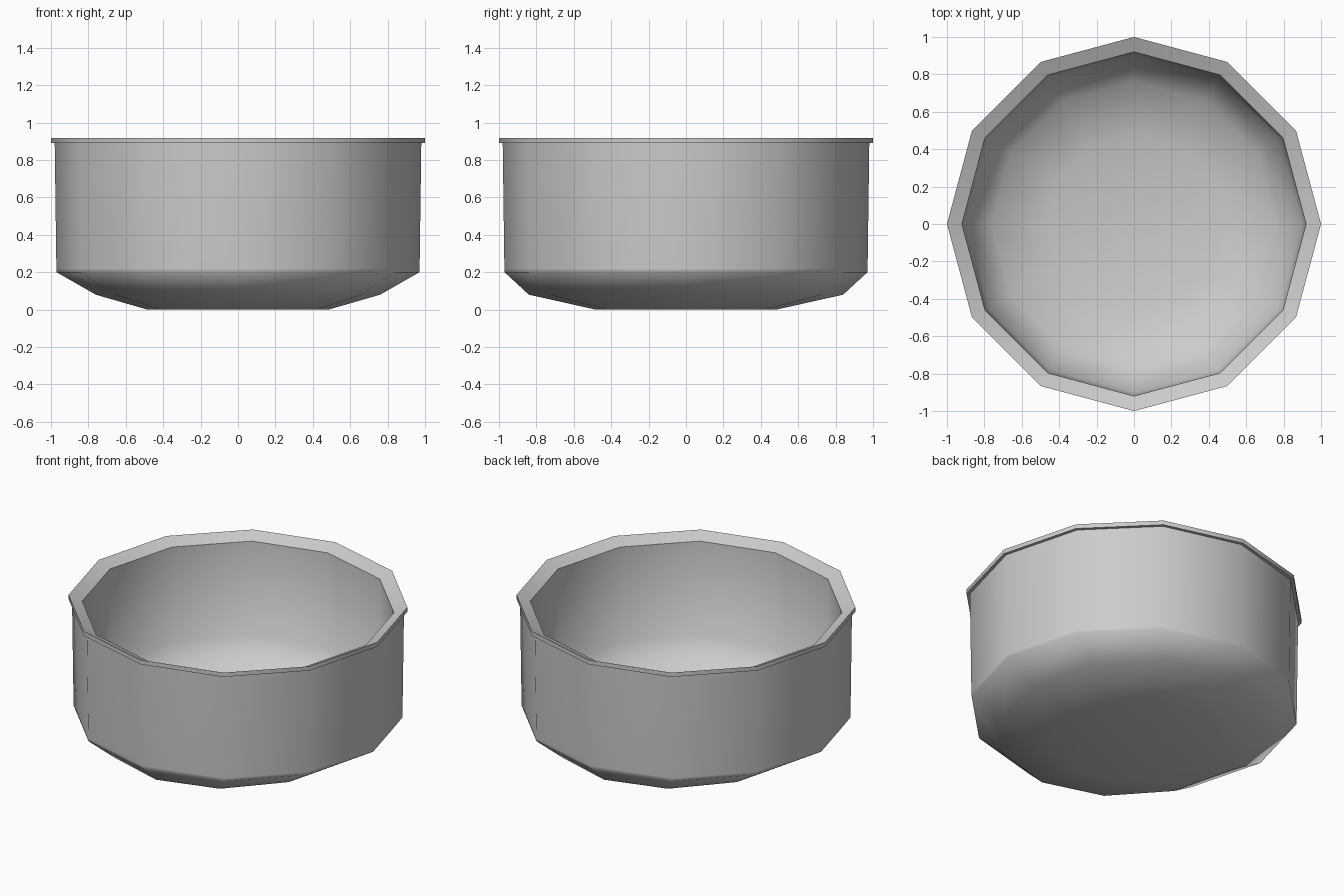
import bpy, bmesh, math

if "Cube" in bpy.data.objects:
    bpy.data.objects.remove(bpy.data.objects["Cube"], do_unlink=True)

SIDES = 12

metal = bpy.data.materials.new("plain_grey")
metal.use_nodes = True
grey = (0.6, 0.6, 0.6, 1)
metal.diffuse_color = grey
metal.node_tree.nodes["Principled BSDF"].inputs["Base Color"].default_value = grey


def lathe(name, profile):
    """Spin (x radius, y radius, z) rings; zero radius closes to a point."""
    bm = bmesh.new()
    rings = []
    for rx, ry, z in profile:
        if rx == 0:
            rings.append([bm.verts.new((0, 0, z))] * SIDES)
            continue
        angles = [2 * math.pi * i / SIDES for i in range(SIDES)]
        rings.append([bm.verts.new((rx * math.cos(a), ry * math.sin(a), z)) for a in angles])
    for low, high in zip(rings, rings[1:]):
        for i in range(SIDES):
            j = (i + 1) % SIDES
            corners = list(dict.fromkeys((low[i], low[j], high[j], high[i])))
            bm.faces.new(corners)
    mesh = bpy.data.meshes.new(name)
    bm.to_mesh(mesh)
    bm.free()
    mesh.materials.append(metal)
    obj = bpy.data.objects.new(name, mesh)
    bpy.context.collection.objects.link(obj)
    bpy.context.view_layer.objects.active = obj
    for other in bpy.context.selected_objects:
        other.select_set(False)
    obj.select_set(True)
    bpy.ops.object.shade_smooth_by_angle(angle=math.radians(62))


def round_ring(r, z):
    return (r, r, z)


# Outer wall with chamfered foot
lathe("outer_wall", [round_ring(0, 0), round_ring(0.49, 0.002), (0.76, 0.84, 0.08),
                     round_ring(0.97, 0.2), round_ring(0.971, 0.22), round_ring(0.98, 0.89)])

# Overhanging lip, its top sloping down to the hollow
lathe("rim", [round_ring(0.98, 0.89), round_ring(1.0, 0.89),
              round_ring(1.0, 0.918), round_ring(0.92, 0.88)])

# Hollow with near-upright sides and a dished floor
lathe("inner_bowl", [round_ring(0.92, 0.88), round_ring(0.9, 0.28), round_ring(0.76, 0.13),
                     round_ring(0.47, 0.05), round_ring(0, 0.04)])
